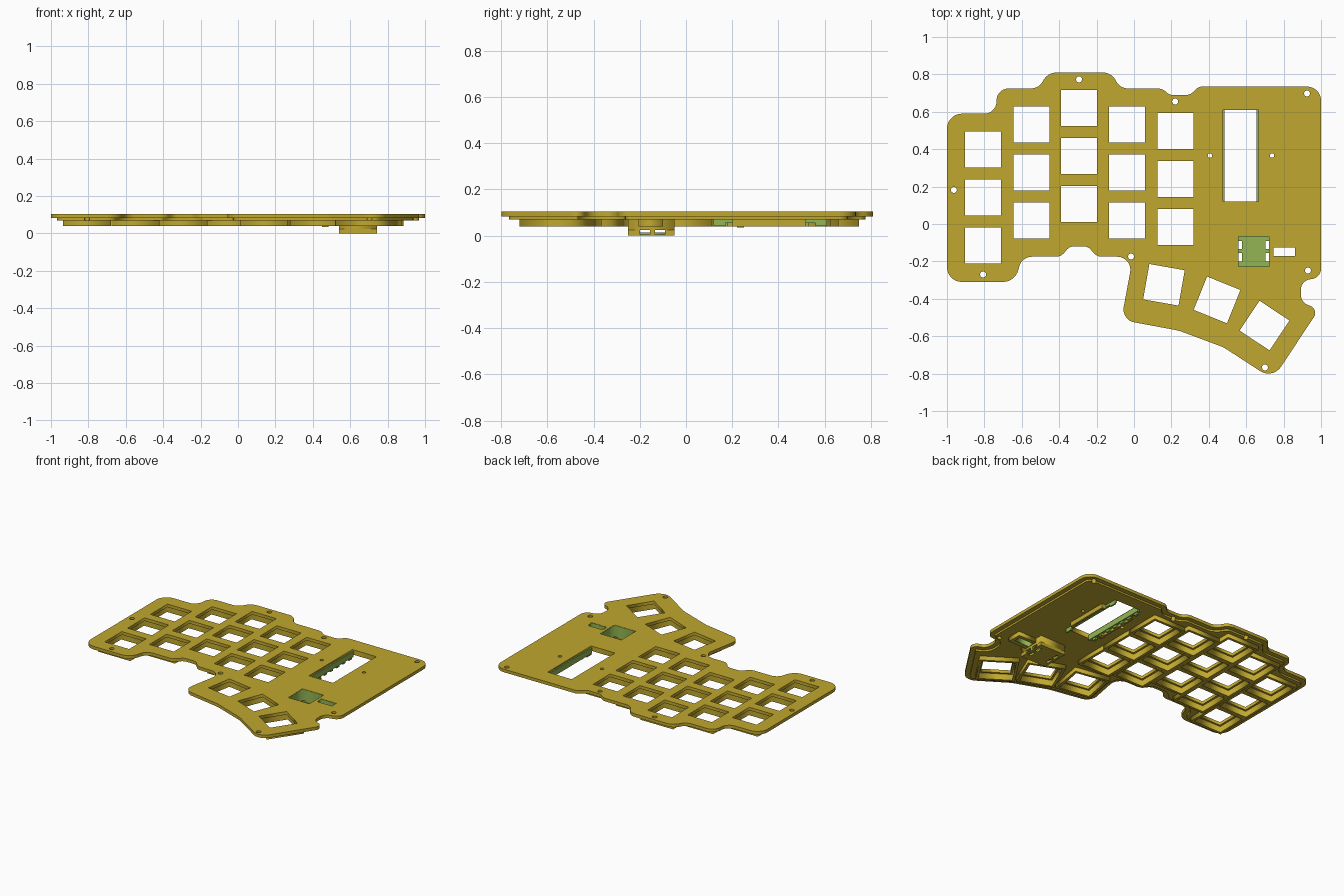
import bpy, bmesh, math
from mathutils import Vector, Matrix

if "Cube" in bpy.data.objects:
    bpy.data.objects.remove(bpy.data.objects["Cube"])


def material(name, rgb):
    m = bpy.data.materials.new(name)
    m.diffuse_color = (*rgb, 1)
    m.use_nodes = True
    m.node_tree.nodes["Principled BSDF"].inputs["Base Color"].default_value = m.diffuse_color
    return m


YELLOW = material("mustard", (0.53, 0.39, 0.028))
GREEN = material("soft green", (0.29, 0.46, 0.085))


def add(name, bm, mat):
    bmesh.ops.remove_doubles(bm, verts=bm.verts, dist=1e-5)
    bmesh.ops.recalc_face_normals(bm, faces=bm.faces)
    me = bpy.data.meshes.new(name)
    bm.to_mesh(me)
    bm.free()
    me.materials.clear()
    me.materials.append(mat)
    ob = bpy.data.objects.new(name, me)
    bpy.context.collection.objects.link(ob)
    return ob


def slab(name, loops, z0, z1, mat):
    """Flat sheet between two heights; loops after the first are holes."""
    cu = bpy.data.curves.new(name + "_profile", 'CURVE')
    cu.dimensions = '2D'
    cu.fill_mode = 'BOTH'
    cu.extrude = (z1 - z0) / 2
    for loop in loops:
        sp = cu.splines.new('POLY')
        sp.points.add(len(loop) - 1)
        for p, c in zip(sp.points, loop):
            p.co = (c[0], c[1], 0, 1)
        sp.use_cyclic_u = True
    tmp = bpy.data.objects.new(name + "_profile", cu)
    bpy.context.collection.objects.link(tmp)
    dg = bpy.context.evaluated_depsgraph_get()
    me = bpy.data.meshes.new_from_object(tmp.evaluated_get(dg))
    bpy.data.objects.remove(tmp)
    bm = bmesh.new()
    bm.from_mesh(me)
    bmesh.ops.translate(bm, verts=bm.verts, vec=(0, 0, (z0 + z1) / 2))
    return add(name, bm, mat)


def boxes(name, spans, mat):
    """Boxes given as x0, x1, y0, y1, z0, z1."""
    bm = bmesh.new()
    for a, b, c, d, e, f in spans:
        m = Matrix.Translation(((a + b) / 2, (c + d) / 2, (e + f) / 2))
        bmesh.ops.create_cube(bm, size=1, matrix=m @ Matrix.Diagonal((b - a, d - c, f - e, 1)))
    return add(name, bm, mat)


def rect(x0, x1, y0, y1):
    return [(x0, y0), (x1, y0), (x1, y1), (x0, y1)]


def square(x, y, half, deg=0):
    r = Matrix.Rotation(math.radians(deg), 2)
    return [tuple(Vector((x, y)) + r @ Vector((half * i, half * j)))
            for i, j in ((-1, -1), (1, -1), (1, 1), (-1, 1))]


def circle(x, y, r, n=16):
    return [(x + r * math.cos(2 * math.pi * i / n), y + r * math.sin(2 * math.pi * i / n)) for i in range(n)]


def fillet(corners, steps=7):
    """Round each (x, y, radius) corner with an arc."""
    out, n = [], len(corners)
    for i, (x, y, r) in enumerate(corners):
        p = Vector((x, y))
        a = Vector(corners[i - 1][:2]) - p
        b = Vector(corners[(i + 1) % n][:2]) - p
        la, lb = a.length, b.length
        a, b = a / la, b / lb
        half = a.angle(b) / 2
        t = min(r / math.tan(half), la * 0.48, lb * 0.48)
        r = t * math.tan(half)
        c = p + (a + b).normalized() * (r / math.sin(half))
        u, v = p + a * t - c, p + b * t - c
        sweep = u.angle_signed(v)
        for k in range(steps + 1):
            out.append(c + Matrix.Rotation(-sweep * k / steps, 2) @ u)
    return out


def inset(loop, d):
    """Move a clockwise loop inward."""
    out, n = [], len(loop)
    for i, p in enumerate(loop):
        e1 = (p - loop[i - 1]).normalized()
        e2 = (loop[(i + 1) % n] - p).normalized()
        n1, n2 = Vector((e1.y, -e1.x)), Vector((e2.y, -e2.x))
        m = (n1 + n2).normalized()
        out.append(p + m * d / max(0.5, m.dot(n1)))
    return out


# Outline of the plate, clockwise from the upper left corner
outline = fillet([
    (-1, 0.59, .08), (-.735, 0.59, .07), (-.735, .725, .07), (-.51, .725, .07), (-.46, .81, .08),
    (-.12, .81, .08), (-.075, .725, .07), (.15, .725, .07), (.19, .69, .05), (.30, .69, .05),
    (.345, .735, .05), (1, .735, .075), (1, -.29, .08), (.892, -.30, .06), (.892, -.42, .06),
    (.99, -.455, .06), (.742, -.83, .08), (.48, -.66, .2), (.24, -.57, .3), (-.068, -.513, .07),
    (-.005, -.175, .07), (-.20, -.175, .06), (-.245, -.12, .05), (-.345, -.12, .05),
    (-.39, -.175, .06), (-.60, -.175, .07), (-.635, -.31, .09), (-1, -.31, .08)])

# Key positions: five staggered columns and a fanned thumb cluster
keys = [(x, y - 0.257 * row, 0)
        for x, y in ((-.807, .398), (-.548, .532), (-.294, .62), (-.037, .532), (.222, .498))
        for row in range(3)]
keys += [(.16, -.325, -10), (.444, -.406, -22), (.698, -.543, -33.5)]

screws = [(-.294, .773), (.22, .655), (.925, .698), (-.963, .182), (-.807, -.27),
          (-.016, -.174), (.93, -.249), (.70, -.767)]
pegs = [(.406, .366), (.738, .366)]
round_holes = [circle(x, y, .016) for x, y in screws] + [circle(x, y, .012) for x, y in pegs]
windows = [rect(.475, .665, .12, .61), rect(.555, .725, -.23, -.065), rect(.742, .865, -.175, -.122)]

# Top plate
slab("top_plate", [outline] + [square(x, y, .096, a) for x, y, a in keys] + windows + round_holes,
     .083, .105, YELLOW)

# Stepped layer under the plate, with the screw holes cut through
step = slab("under_step", [inset(outline, .033)] + [square(x, y, .11, a) for x, y, a in keys] + windows,
            .070, .083, YELLOW)
bm = bmesh.new()
for x, y in screws + pegs:
    r = .016 if (x, y) in screws else .012
    bmesh.ops.create_cone(bm, cap_ends=True, segments=16, radius1=r, radius2=r, depth=.1,
                          matrix=Matrix.Translation((x, y, .08)))
cutter = add("screw_cutter", bm, YELLOW)
cutter.hide_render = True
cutter.hide_viewport = True
cut = step.modifiers.new("screw_holes", 'BOOLEAN')
cut.object = cutter
cut.operation = 'DIFFERENCE'
cut.solver = 'EXACT'

# Rib frame around each key
for i, (x, y, a) in enumerate(keys):
    slab(f"key_rib_{i + 1}", [square(x, y, .1283, a), square(x, y, .11, a)], .04, .071, YELLOW)

# Controller window: green rails and teeth, outer brackets and a clip
boxes("controller_rails", [(.467, .484, .12, .61, .055, .095), (.656, .673, .12, .61, .055, .095)]
      + [(.46, .478, .15 + .07 * i, .18 + .07 * i, .04, .06) for i in range(7)]
      + [(.662, .673, .12, .17, .042, .06), (.662, .673, .56, .61, .042, .06)], GREEN)
boxes("controller_brackets", [(.69, .705, .2, .52, .04, .071), (.673, .69, .2, .22, .04, .071),
                              (.673, .69, .5, .52, .04, .071), (.45, .462, .2, .52, .04, .071),
                              (.45, .485, .22, .25, .035, .045)], YELLOW)

# Sensor box: upper walls, lower walls with side openings, base
outer, pocket = rect(.54, .742, -.25, -.05), windows[1]
slab("sensor_box_upper", [outer, pocket], .024, .083, YELLOW)
sides = ((.54, .555), (.725, .742))
posts = [(a, b, c, d, 0, .024) for a, b in sides
         for c, d in ((-.23, -.20), (-.155, -.135), (-.09, -.065))]
boxes("sensor_box_lower", posts + [(.54, .742, -.25, -.23, 0, .024), (.54, .742, -.065, -.05, 0, .024)]
      + [(a, b, c, d, 0, .006) for a, b in sides for c, d in ((-.20, -.155), (-.135, -.09))], YELLOW)
slots = [rect(a, b, c, d) for a, b in ((.557, .578), (.702, .723))
         for c, d in ((-.20, -.155), (-.135, -.09))]
slab("sensor_base", [pocket] + slots, 0, .006, YELLOW)
slab("sensor_floor", [pocket] + slots, .006, .014, GREEN)
slab("sensor_liner", [pocket, rect(.558, .722, -.227, -.068)], .024, .104, GREEN)

# Connector slot with surround and green liner
slab("connector_surround", [rect(.742, .885, -.205, -.10), windows[2]], .04, .071, YELLOW)
slab("connector_liner", [windows[2], rect(.746, .861, -.171, -.126)], .04, .104, GREEN)
